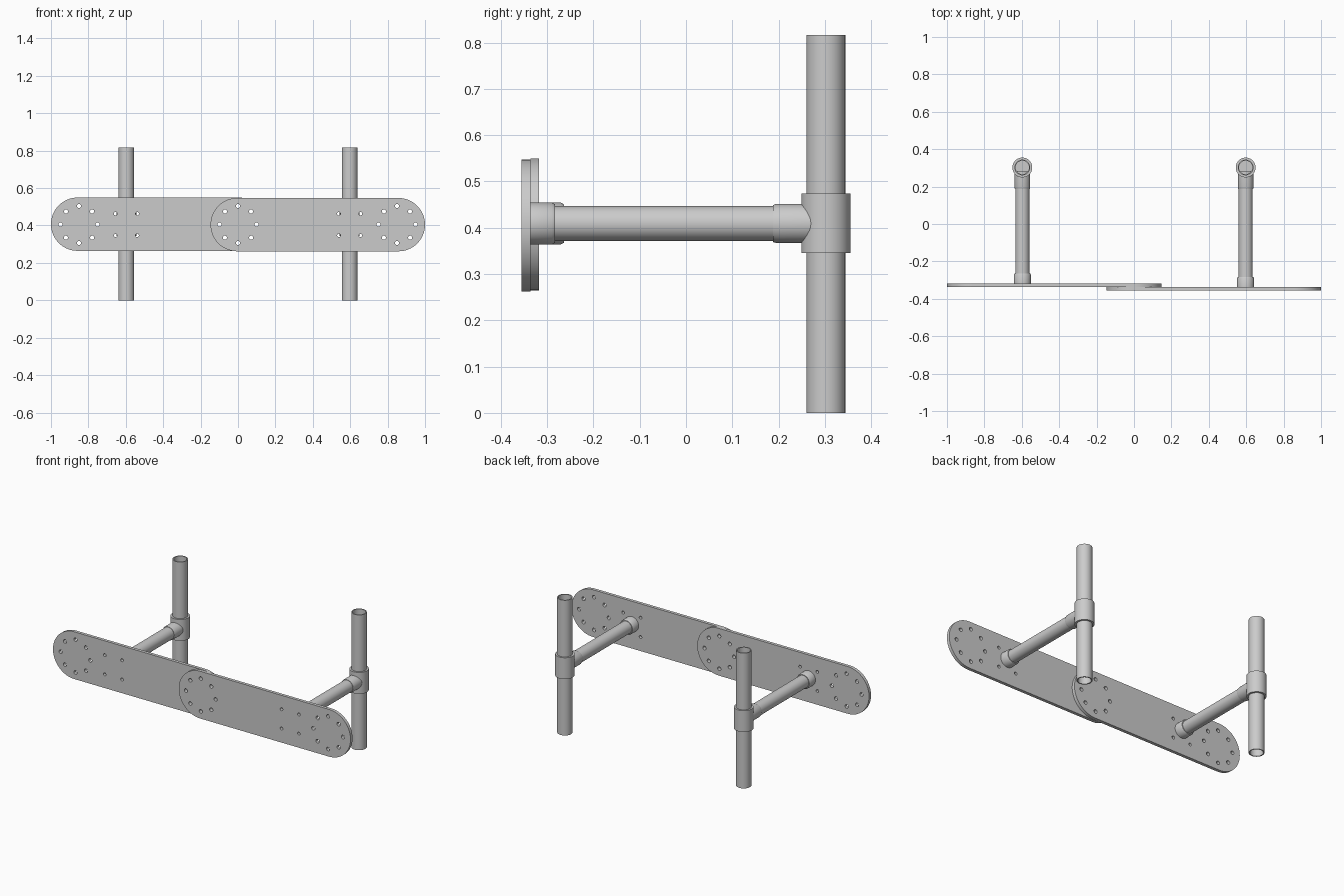
import bpy, bmesh, math
from mathutils import Matrix

if "Cube" in bpy.data.objects:
    bpy.data.objects.remove(bpy.data.objects["Cube"])

ZC = 0.409   # height of the horizontal pipes
PY = 0.302   # y of the upright pipes


def finish(name, bm):
    bmesh.ops.remove_doubles(bm, verts=bm.verts, dist=1e-5)
    bmesh.ops.recalc_face_normals(bm, faces=bm.faces)
    me = bpy.data.meshes.new(name)
    bm.to_mesh(me)
    bm.free()
    ob = bpy.data.objects.new(name, me)
    bpy.context.collection.objects.link(ob)
    bpy.ops.object.select_all(action='DESELECT')
    ob.select_set(True)
    bpy.context.view_layer.objects.active = ob
    bpy.ops.object.shade_smooth_by_angle(angle=math.radians(30))
    return ob


def lathe(name, profile, matrix, n=48, closed=True):
    """Revolve (radius, height) points around local z."""
    bm = bmesh.new()
    vs = [bm.verts.new((r, 0, z)) for r, z in profile]
    pairs = list(zip(vs, vs[1:] + vs[:1])) if closed else list(zip(vs, vs[1:]))
    edges = [bm.edges.new(p) for p in pairs]
    bmesh.ops.spin(bm, geom=vs + edges, cent=(0, 0, 0), axis=(0, 0, 1),
                   angle=math.tau, steps=n)
    bm.transform(matrix)
    return finish(name, bm)


def tube(r, ri, a, b):
    return [(ri, a), (r, a), (r, b), (ri, b)]


def circle(x, y, r, n=20):
    return [(x + r * math.cos(math.tau * i / n), y + r * math.sin(math.tau * i / n))
            for i in range(n)]


def plate(name, x0, x1, zc, y, holes):
    """Round-ended board with drilled holes."""
    r, n = 0.1425, 32
    outline = []
    for cx, start in ((x1 - r, -90), (x0 + r, 90)):
        for i in range(n + 1):
            a = math.radians(start + 180 * i / n)
            outline.append((cx + r * math.cos(a), zc + r * math.sin(a)))
    cu = bpy.data.curves.new(name + "_profile", 'CURVE')
    cu.dimensions, cu.fill_mode, cu.extrude = '2D', 'BOTH', 0.0095
    for pts in [outline] + [circle(*h) for h in holes]:
        sp = cu.splines.new('POLY')
        sp.points.add(len(pts) - 1)
        for p, (px, pz) in zip(sp.points, pts):
            p.co = (px, pz, 0, 1)
        sp.use_cyclic_u = True
    tmp = bpy.data.objects.new(name + "_tmp", cu)
    bpy.context.collection.objects.link(tmp)
    dg = bpy.context.evaluated_depsgraph_get()
    me = bpy.data.meshes.new_from_object(tmp.evaluated_get(dg))
    bm = bmesh.new()
    bm.from_mesh(me)
    bpy.data.objects.remove(tmp)
    bpy.data.meshes.remove(me)
    bm.transform(Matrix.Translation((0, y, 0)) @ Matrix.Rotation(math.pi / 2, 4, 'X'))
    return finish(name, bm)


def ring(cx):
    return [(cx + 0.099 * math.cos(k * math.pi / 4),
             0.405 + 0.099 * math.sin(k * math.pi / 4), 0.011) for k in range(8)]


for side, s, back in (("left", -1, -0.317), ("right", 1, -0.336)):
    x = s * 0.597
    # board with bolt rings at both ends and four mounting holes
    mount = [(x + dx, 0.405 + dz, 0.009) for dx in (-0.058, 0.058) for dz in (-0.058, 0.058)]
    x0, x1 = (-1, 0.147) if s < 0 else (-0.147, 1)
    plate(side + "_board", x0, x1, 0.407 if s < 0 else 0.4045, back - 0.0095,
          ring(s * 0.85) + ring(0) + mount)

    # upright pipe, in two lengths held by the tee
    up = Matrix.Translation((x, PY, 0))
    lathe(side + "_lower_post", tube(0.042, 0.036, 0, 0.385), up)
    lathe(side + "_upper_post", tube(0.042, 0.036, 0.434, 0.816), up)
    # tee fitting: sleeve with solid core, plus branch socket
    lathe(side + "_tee_sleeve",
          [(0, 0.385), (0.042, 0.385), (0.042, 0.345), (0.053, 0.345),
           (0.053, 0.474), (0.042, 0.474), (0.042, 0.434), (0, 0.434)], up, closed=False)
    along = Matrix.Translation((x, 0, ZC)) @ Matrix.Rotation(-math.pi / 2, 4, 'X')
    lathe(side + "_tee_branch",
          [(0.037, 0.188), (0.040, 0.188), (0.042, 0.195), (0.042, 0.28), (0.037, 0.28)], along)
    # horizontal arm and its wall collar
    lathe(side + "_arm", [(0, back), (0.0375, back), (0.0375, 0.28), (0, 0.28)],
          along, closed=False)
    lathe(side + "_collar",
          [(0.037, back), (0.0455, back), (0.0455, back + 0.046),
           (0.0415, back + 0.053), (0.037, back + 0.053)], along)
